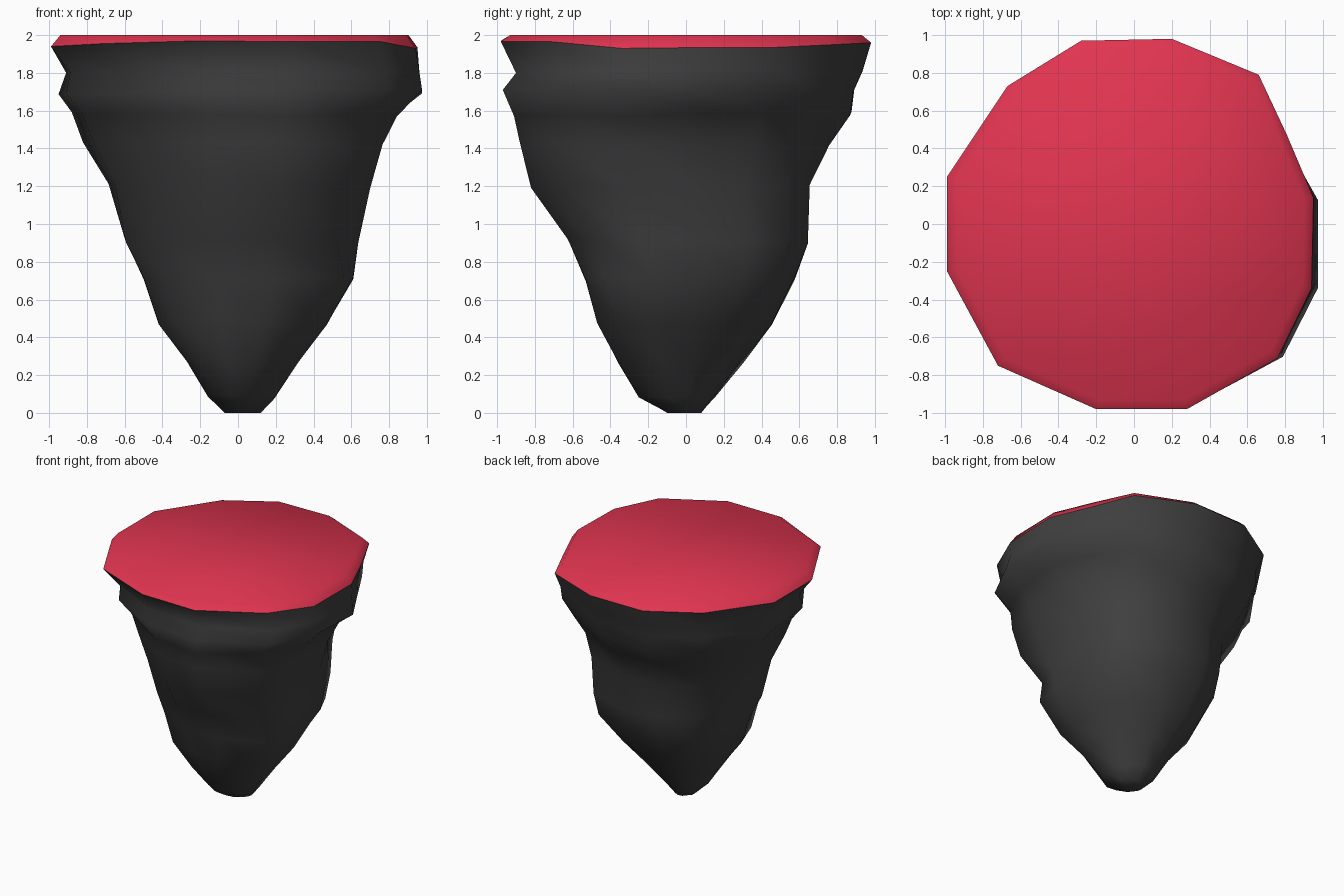
import bpy, random
from math import atan2, sin
from mathutils import Vector

if "Cube" in bpy.data.objects:
    bpy.data.objects.remove(bpy.data.objects["Cube"])

random.seed(4)

# Top outline (x, y), counter-clockwise, with rim height per corner
outline = [(-.99, -.25), (-.72, -.75), (-.20, -.98), (.28, -.98), (.76, -.71), (.94, -.34),
           (.95, .14), (.81, .47), (.66, .79), (.20, .98), (-.28, .97), (-.67, .73), (-.99, .25)]
rim_z = [1.94, 1.955, 1.97, 1.965, 1.965, 1.93, 1.935, 1.935, 1.95, 1.96, 1.955, 1.95, 1.94]

# Rock layers below the rim: z, reach to -x, +x, -y, +y,
# then fullness of the front-left, front-right, back-right, back-left corners
layers = [(1.81, .91, .97, .90, .945, .95, 1.0, .96, 1.0),
          (1.70, .95, .985, .97, .90, .91, 1.0, .96, 1.0),
          (1.58, .88, .86, .92, .885, .87, .98, .95, 1.0),
          (1.43, .82, .765, .88, .77, .87, 1.05, .96, 1.0),
          (1.20, .685, .70, .82, .655, .89, 1.06, 1.02, 1.0),
          (.91, .60, .637, .625, .645, .97, 1.02, 1.06, 1.04),
          (.71, .50, .61, .53, .575, 1.05, 1.15, 1.08, 1.13),
          (.48, .42, .47, .47, .455, 1.08, 1.1, 1.0, 1.1),
          (.28, .27, .32, .36, .31, 1.1, 1.05, .92, 1.0),
          (.09, .16, .195, .25, .17, 1.1, 1.0, .85, .9),
          (0, .08, .13, .11, .09, .75, .75, .75, .75)]


def material(name, rgb):
    m = bpy.data.materials.new(name)
    m.diffuse_color = (*rgb, 1)
    m.use_nodes = True
    m.node_tree.nodes["Principled BSDF"].inputs["Base Color"].default_value = m.diffuse_color
    return m


def lofted(name, rings, cap_first, cap_last, mat, angle):
    n = len(rings[0])
    verts = [v for r in rings for v in r]
    faces = []
    for k in range(len(rings) - 1):
        for i in range(n):
            j = (i + 1) % n
            faces.append((k * n + i, (k + 1) * n + i, (k + 1) * n + j, k * n + j))
    if cap_first:
        faces.append(tuple(range(n)))
    if cap_last:
        start = (len(rings) - 1) * n
        faces.append(tuple(reversed(range(start, start + n))))
    me = bpy.data.meshes.new(name)
    me.from_pydata(verts, [], faces)
    me.materials.append(mat)
    ob = bpy.data.objects.new(name, me)
    bpy.context.collection.objects.link(ob)
    bpy.ops.object.select_all(action='DESELECT')
    ob.select_set(True)
    bpy.context.view_layer.objects.active = ob
    bpy.ops.object.shade_smooth_by_angle(angle=angle)
    return ob


rim = [Vector((x, y, z)) for (x, y), z in zip(outline, rim_z)]

# Tapering rocky underside with slightly uneven layers
rings = [rim]
for z, xn, xp, yn, yp, fl, fr, br, bl in layers:
    ring = []
    for x, y in outline:
        px = x / .95 * xp if x > 0 else x / .99 * xn
        py = y / .98 * (yp if y > 0 else yn)
        corner = (br if x > 0 else bl) if y > 0 else (fr if x > 0 else fl)
        f = 1 + (corner - 1) * abs(sin(2 * atan2(y, x)))
        dz = random.uniform(-.015, .015) if z > 0 else 0
        ring.append(Vector((max(-xn, min(xp, px * f)), max(-yn, min(yp, py * f)), z + dz)))
    rings.append(ring)
lofted("rock_underside", rings, False, True, material("dark_rock", (.05, .05, .05)), 3.0)

# Red surface rising slightly from the rim to a flat top
inner = [Vector((v.x * .95, v.y * .95, 2.0)) for v in rim]
lofted("top_surface", [inner, rim], True, False, material("red_top", (.75, .035, .08)), 3.0)
